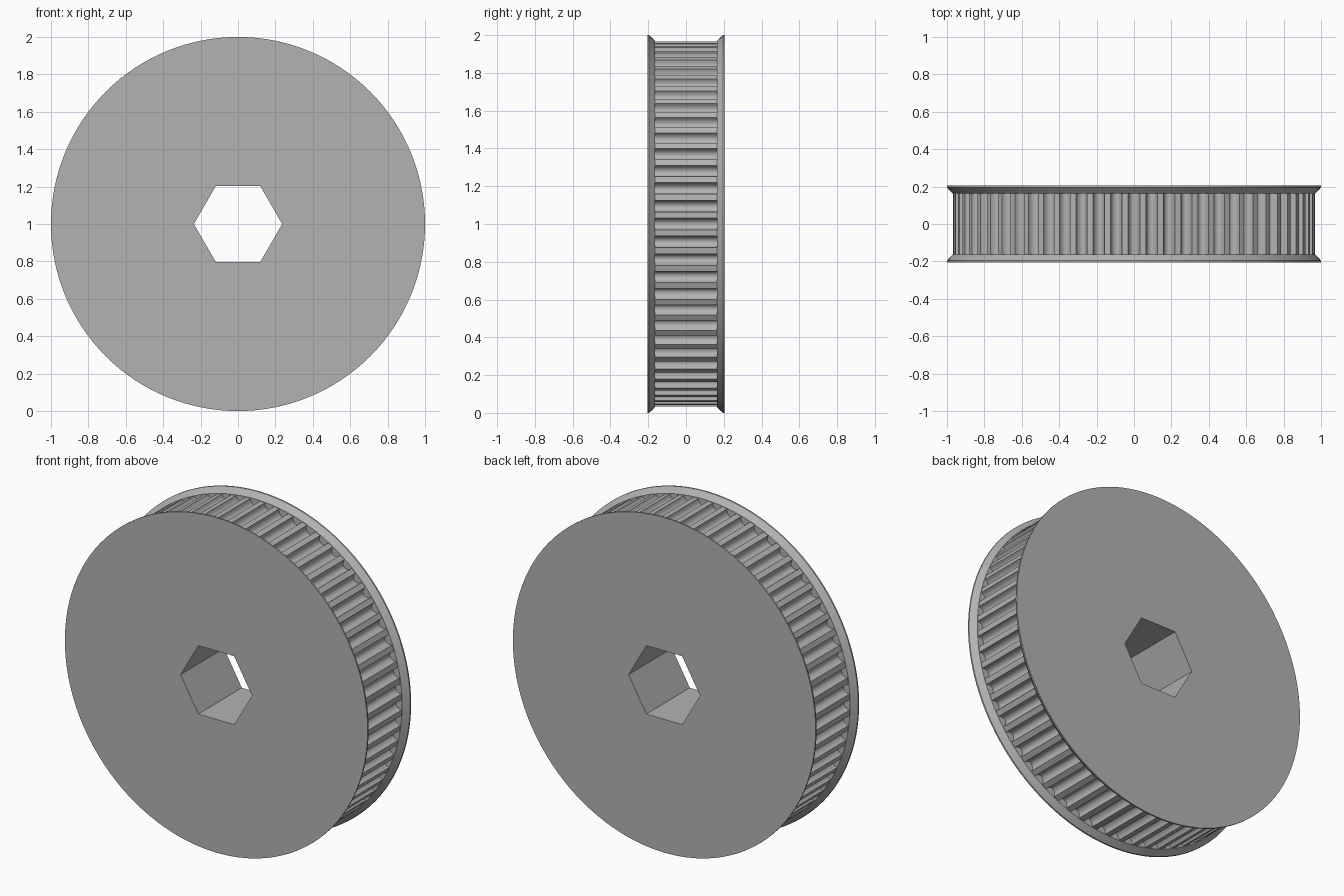
import bpy
import bmesh
from math import sin, cos, pi, radians

TEETH = 64
TIP, DEPTH = 0.967, 0.038      # tooth tip radius and groove depth
GROOVE_HALF = 0.031            # half width of a groove at its mouth
HALF_WIDTH, BELT_HALF = 0.205, 0.163
RIM_Y = 0.196                  # where the flange rim meets its bevel
SEGMENTS = 128

if "Cube" in bpy.data.objects:
    bpy.data.objects.remove(bpy.data.objects["Cube"])

grey = bpy.data.materials.new("plain grey")
grey.use_nodes = True
colour = (0.45, 0.45, 0.45, 1)
grey.diffuse_color = colour
grey.node_tree.nodes["Principled BSDF"].inputs["Base Color"].default_value = colour


def circle(radius, count):
    return [(radius * cos(2 * pi * i / count), radius * sin(2 * pi * i / count))
            for i in range(count)]


def toothed_outline(steps=8):
    """Round-bottomed grooves, the first centred on +x."""
    points = []
    for tooth in range(TEETH):
        for s in range(steps + 1):
            t = pi * s / steps
            angle = 2 * pi * tooth / TEETH - cos(t) * GROOVE_HALF / TIP
            radius = TIP - DEPTH * sin(t)
            points.append((radius * cos(angle), radius * sin(angle)))
    return points


bm = bmesh.new()


def loop(points, y):
    """Closed loop of edges in the plane at depth y."""
    verts = [bm.verts.new((x, y, z + 1)) for x, z in points]
    edges = [bm.edges.new((a, b)) for a, b in zip(verts, verts[1:] + verts[:1])]
    return verts, edges


def wall(a, b):
    """Quads between two matching loops."""
    a, b = a[0], b[0]
    for i in range(len(a)):
        j = (i + 1) % len(a)
        bm.faces.new((a[i], a[j], b[j], b[i]))


def ring_face(outer, inner, y):
    """Flat face between two loops."""
    bmesh.ops.triangle_fill(bm, edges=outer[1] + inner[1], use_beauty=True,
                            normal=(0, y, 0))


bores, hubs = [], []
for side in (-1, 1):
    # Flange: flat outer face, thin rim, bevel, and inner face around the teeth
    bore = loop(circle(0.236, 6), side * HALF_WIDTH)
    face_edge = loop(circle(1, SEGMENTS), side * HALF_WIDTH)
    rim = loop(circle(1, SEGMENTS), side * RIM_Y)
    bevel = loop(circle(0.97, SEGMENTS), side * BELT_HALF)
    hub = loop(toothed_outline(), side * BELT_HALF)
    ring_face(face_edge, bore, side)
    wall(face_edge, rim)
    wall(rim, bevel)
    ring_face(bevel, hub, side)
    bores.append(bore)
    hubs.append(hub)

# Toothed belt surface and hexagonal bore
wall(*hubs)
wall(*bores)
bmesh.ops.recalc_face_normals(bm, faces=bm.faces)

mesh = bpy.data.meshes.new("timing_pulley")
bm.to_mesh(mesh)
bm.free()
mesh.materials.append(grey)
pulley = bpy.data.objects.new("timing_pulley", mesh)
bpy.context.collection.objects.link(pulley)
bpy.context.view_layer.objects.active = pulley
pulley.select_set(True)
bpy.ops.object.shade_smooth_by_angle(angle=radians(30))
